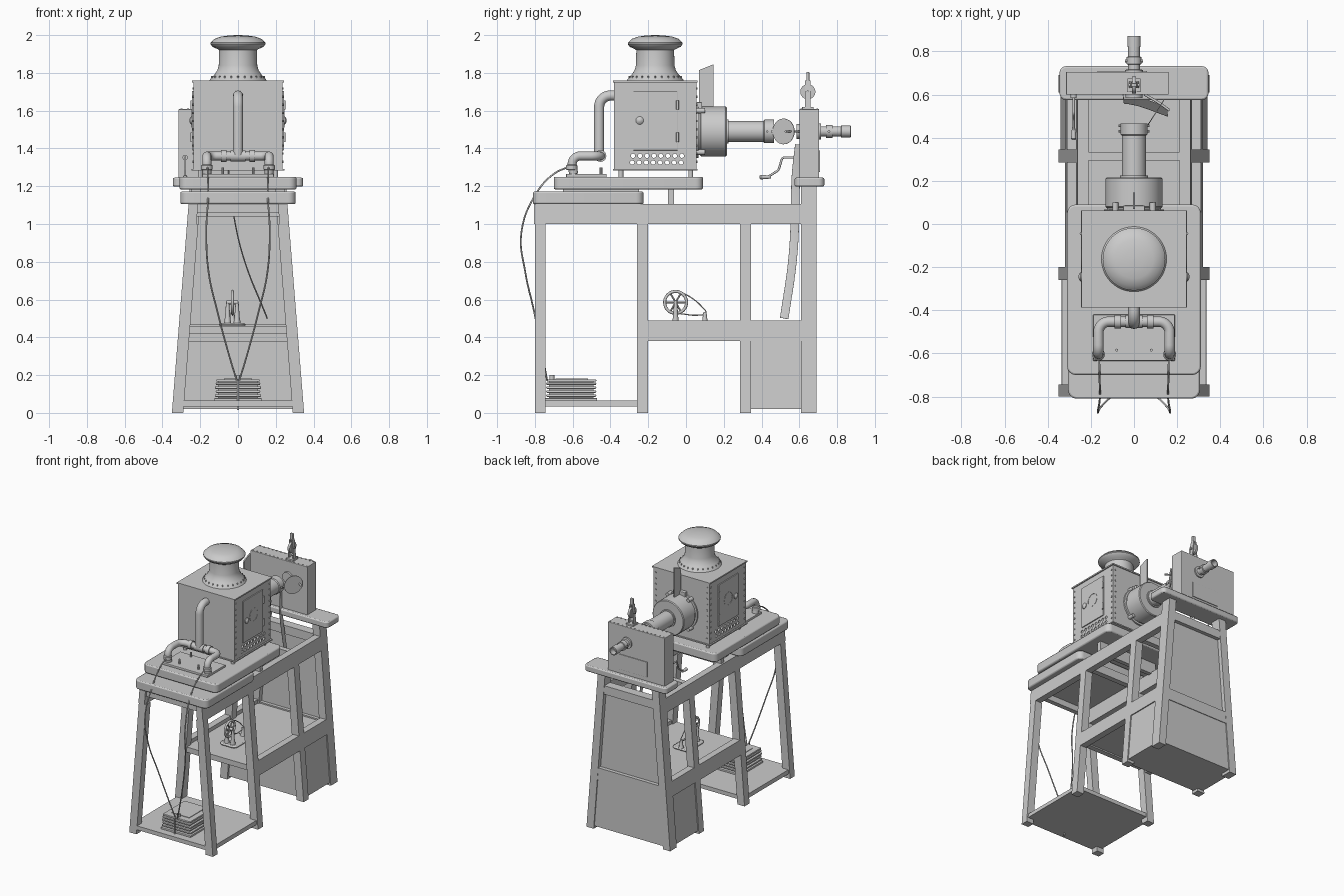
import bpy, bmesh, math
from mathutils import Vector, Matrix

if "Cube" in bpy.data.objects:
    bpy.data.objects.remove(bpy.data.objects["Cube"])

def finish(name, bm, smooth=True, bevel=0):
    bmesh.ops.recalc_face_normals(bm, faces=bm.faces)
    me = bpy.data.meshes.new(name)
    bm.to_mesh(me); bm.free()
    ob = bpy.data.objects.new(name, me)
    bpy.context.collection.objects.link(ob)
    if bevel:
        m = ob.modifiers.new("Bevel", 'BEVEL')
        m.width, m.segments, m.limit_method = bevel, 2, 'ANGLE'
    if smooth:
        bpy.ops.object.select_all(action='DESELECT')
        ob.select_set(True); bpy.context.view_layer.objects.active = ob
        bpy.ops.object.shade_smooth_by_angle(angle=math.radians(35))
    return ob

def hexa(bm, lo, hi, y0, y1, z0, z1):
    # block with separate x ranges at its bottom and top
    v = [bm.verts.new((x, y, z)) for (a, b), z in ((lo, z0), (hi, z1))
         for x, y in ((a, y0), (b, y0), (b, y1), (a, y1))]
    for f in ((0, 3, 2, 1), (4, 5, 6, 7), (0, 1, 5, 4), (1, 2, 6, 5), (2, 3, 7, 6), (3, 0, 4, 7)):
        bm.faces.new([v[i] for i in f])

def box(name, x0, x1, y0, y1, z0, z1, bevel=0):
    bm = bmesh.new()
    hexa(bm, (x0, x1), (x0, x1), y0, y1, z0, z1)
    return finish(name, bm, False, bevel)

def slab(name, x, y0, y1, z0, z1, r=0.04):
    bm = bmesh.new()
    hexa(bm, (-x, x), (-x, x), y0, y1, z0, z1)
    es = [e for e in bm.edges if abs(e.verts[0].co.z - e.verts[1].co.z) > .01]
    bmesh.ops.bevel(bm, geom=es, offset=r, segments=6, profile=.5, affect='EDGES')
    return finish(name, bm, True, 0.008)

X = lambda z: 0.35 - 0.08 * z      # outer half-width of the splayed stand

def sides(name, y0, y1, z0, z1, t, inset=0):
    for s, tag in ((1, "right"), (-1, "left")):
        bm = bmesh.new()
        r = [sorted((s * (X(z) - inset), s * (X(z) - inset - t))) for z in (z0, z1)]
        hexa(bm, r[0], r[1], y0, y1, z0, z1)
        finish(f"{name}_{tag}", bm, False)

def across(name, y0, y1, z0, z1, inset=0.01):
    bm = bmesh.new()
    a, b = X(z0) - inset, X(z1) - inset
    hexa(bm, (-a, a), (-b, b), y0, y1, z0, z1)
    return finish(name, bm, False)

AX = {'x': Vector((1, 0, 0)), 'y': Vector((0, 1, 0)), 'z': Vector((0, 0, 1))}

def lathe(name, c, axis, prof, n=40):
    # profile of (radius, distance along axis)
    d = AX[axis] if isinstance(axis, str) else Vector(axis).normalized()
    rot = AX['z'].rotation_difference(d).to_matrix()
    bm = bmesh.new(); rings = []
    for r, h in prof:
        rings.append([bm.verts.new(Vector(c) + rot @ Vector((r * math.cos(i * math.tau / n), r * math.sin(i * math.tau / n), h)))
                      for i in range(n)])
    for a, b in zip(rings, rings[1:]):
        for i in range(n):
            bm.faces.new((a[i], a[(i + 1) % n], b[(i + 1) % n], b[i]))
    bm.faces.new(rings[0]); bm.faces.new(rings[-1])
    return finish(name, bm)

def cyl(name, c, axis, r, h, n=32):
    return lathe(name, c, axis, [(r, 0), (r, h)], n)

def dots(name, pts, axis, r, h, n=8, smooth=True):
    # many little cylinders in one object
    bm = bmesh.new()
    rot = AX['z'].rotation_difference(AX[axis]).to_matrix().to_4x4()
    for p in pts:
        bmesh.ops.create_cone(bm, cap_ends=True, segments=n, radius1=r, radius2=r, depth=h, matrix=Matrix.Translation(p) @ rot)
    return finish(name, bm, smooth)

def tube(name, pts, r, fillet=0, flat=None):
    pts = [Vector(p) for p in pts]; path = [pts[0]]
    for a, b, c in zip(pts, pts[1:], pts[2:]):
        if fillet:
            p, q = b + (a - b).normalized() * fillet, b + (c - b).normalized() * fillet
            w = math.cos((b - a).angle(c - b) / 2)
            for i in range(9):
                t = i / 8; k = [(1 - t) ** 2, 2 * w * t * (1 - t), t * t]
                path.append((p * k[0] + b * k[1] + q * k[2]) / sum(k))
        else:
            path.append(b)
    path.append(pts[-1])
    cu = bpy.data.curves.new(name, 'CURVE'); cu.dimensions = '3D'
    cu.use_fill_caps = True; cu.bevel_resolution = 4
    if flat: cu.extrude = flat
    cu.bevel_depth = r
    sp = cu.splines.new('POLY' if fillet else 'BEZIER')
    tgt = sp.points if fillet else sp.bezier_points
    tgt.add(len(path) - 1)
    for t, p in zip(tgt, path):
        if fillet: t.co = (*p, 1)
        else:
            t.co = p; t.handle_left_type = t.handle_right_type = 'AUTO'
    ob = bpy.data.objects.new(name, cu)
    bpy.context.collection.objects.link(ob)
    bpy.ops.object.select_all(action='DESELECT')
    ob.select_set(True); bpy.context.view_layer.objects.active = ob
    bpy.ops.object.convert(target='MESH')
    bpy.ops.object.shade_smooth_by_angle(angle=math.radians(40))
    return bpy.context.object

# stand: splayed legs, rails, boards
for nm, y0, y1, top in (("front_leg", -.80, -.745, 1.0), ("second_leg", -.26, -.20, 1.0),
                        ("third_leg", .285, .345, 1.0), ("rear_leg", .61, .69, 1.2)):
    sides(nm, y0, y1, 0, top, .06)
sides("upper_rail", -.805, .61, 1.0, 1.105, .05)
sides("middle_rail", -.20, .61, .38, .49, .05)
across("foot_board", -.80, -.21, .035, .065)
across("middle_shelf", -.22, .62, .43, .46)
across("cabinet", .30, .683, .02, .38, .008)
across("rear_panel", .645, .66, .38, 1.1)
for nm, y0, y1, z0, z1 in (("rear_top_rail", .62, .688, 1.04, 1.105), ("rear_middle_rail", .62, .688, .38, .47),
                           ("front_apron", -.79, -.755, 1.06, 1.105), ("second_cross_rail", -.25, -.21, 1.04, 1.105),
                           ("shelf_front_rail", -.25, -.21, .42, .46), ("third_cross_rail", .295, .335, 1.04, 1.1)):
    across(nm, y0, y1, z0, z1, .02)
slab("lower_table_board", .305, -.81, -.225, 1.105, 1.172)
slab("upper_table_board", .31, -.70, .09, 1.183, 1.25)
box("board_spacer", -.2, .2, -.65, -.25, 1.165, 1.19)
box("board_support", -.25, .25, -.095, -.063, 1.095, 1.19)
slab("rear_board", .345, .575, .732, 1.198, 1.245, .03)

# lamp housing with vent holes
house = box("lamp_house", -.235, .235, -.38, .055, 1.285, 1.752)
m = house.modifiers.new("Shell", 'SOLIDIFY'); m.thickness = .008; m.offset = -1
holes = dots("vent_cutter", [(0, -.285 + .037 * i + .004 * r, 1.325 + .036 * r) for r in (0, 1) for i in range(8)], 'x', .0115, .6, 14, False)
m = house.modifiers.new("Vents", 'BOOLEAN'); m.operation = 'DIFFERENCE'; m.object = holes; m.solver = 'EXACT'
bpy.ops.object.select_all(action='DESELECT')
house.select_set(True); bpy.context.view_layer.objects.active = house
bpy.ops.object.convert(target='MESH')
bpy.data.objects.remove(holes)
box("house_lid", -.243, .243, -.387, .062, 1.75, 1.76)
box("house_base_flange", -.245, .245, -.387, .062, 1.283, 1.292)
dots("house_feet", [(x, y, 1.268) for x in (-.2, .2) for y in (-.345, .025)], 'z', .013, .04, 16)
for s, t in ((1, "right"), (-1, "left")):
    a, b = sorted((s * .234, s * .243))
    box(f"house_door_{t}", a, b, -.28, -.045, 1.39, 1.705, .002)
    lathe(f"door_knob_{t}", (s * .242, -.245, 1.548), (s, 0, 0), [(.021, 0), (.021, .006), (.014, .012), (.004, .016)], 20)
    lathe(f"door_window_ring_{t}", (s * .242, -.16, 1.56), (s, 0, 0), [(.05, 0), (.05, .003), (.046, .003), (.046, .001)], 32)
    dots(f"door_hinges_{t}", [(s * .245, -.045, z) for z in (1.46, 1.63)], 'z', .007, .05, 12)
    dots(f"house_side_rivets_{t}", [(s * .236, y, 1.33 + .043 * i) for i in range(10) for y in (-.362, .038)], 'x', .006, .008)
dots("house_back_rivets", [(x, .056, 1.33 + .043 * i) for i in range(10) for x in (-.215, .215)], 'y', .006, .008)
lathe("chimney", (0, -.163, 0), 'z', [(.152, 1.758), (.148, 1.766), (.125, 1.79), (.109, 1.815), (.102, 1.84), (.1, 1.92),
      (.108, 1.926), (.135, 1.938), (.145, 1.952), (.145, 1.96), (.138, 1.966), (.125, 1.98), (.09, 1.992), (.045, 1.9985), (.003, 2.0)], 48)
dots("chimney_rivets", [(.138 * math.cos(i * math.tau / 24), -.163 + .138 * math.sin(i * math.tau / 24), 1.778) for i in range(24)], 'z', .004, .01)

# gas pipework and plate
tube("supply_pipe", [(0, -.37, 1.68), (0, -.46, 1.68), (0, -.46, 1.36)], .027, .06)
tube("manifold_pipe", [(.165, -.595, 1.265), (.165, -.61, 1.36), (.165, -.453, 1.36), (-.165, -.453, 1.36), (-.165, -.61, 1.36), (-.165, -.595, 1.265)], .024, .05)
cyl("manifold_hub", (-.04, -.453, 1.36), 'x', .03, .08)
for s, t in ((1, "right"), (-1, "left")):
    cyl(f"manifold_collar_{t}", (s * .075 - .015, -.453, 1.36), 'x', .031, .03)
    lathe(f"nozzle_collar_{t}", (s * .165, -.605, 1.285), 'z', [(.022, 0), (.03, .003), (.03, .025), (.024, .03)], 24)
    tube(f"gas_hose_{t}", [(s * .162, -.60, 1.31), (s * .16, -.70, 1.265), (s * .158, -.80, 1.15), (s * .168, -.872, .95),
                          (s * .155, -.85, .74), (s * .11, -.805, .54), (s * .04, -.755, .28), (s * .006, -.735, .17)], .0045)
box("pipe_plate", -.19, .19, -.635, -.42, 1.248, 1.266, .004)
dots("plate_screws", [(x, y, 1.28) for x in (-.08, .08) for y in (-.585, -.45)], 'z', .007, .04, 10)

# foot bellows
for i in range(4):
    box(f"bellows_fold_{i}", -.122 + .004 * (i % 2), .122 - .004 * (i % 2), -.74, -.475, .085 + .021 * i, .098 + .021 * i, .005)
box("bellows_core", -.105, .105, -.725, -.49, .06, .17)
box("bellows_base", -.125, .125, -.745, -.47, .063, .078, .003)
box("bellows_top", -.115, .115, -.735, -.475, .165, .178, .003)
box("bellows_pad", -.075, .075, -.69, -.52, .177, .182)
cyl("bellows_outlet", (0, -.71, .17), 'z', .013, .03, 16)
cyl("bellows_rod", (0, -.755, .015), 'z', .006, .16, 12)

# condenser drum and barrel
lathe("condenser_drum", (0, 0, 1.49), 'y', [(.14, .05), (.14, .066), (.126, .067), (.126, .075), (.132, .08), (.132, .21), (.127, .216), (.05, .216)], 48)
lathe("lens_barrel", (0, 0, 1.49), 'y', [(.064, .21), (.064, .225), (.056, .226), (.056, .41), (.062, .415), (.062, .465), (.05, .466), (.05, .42)], 40)
dots("barrel_screws", [(x, y, 1.49) for x in (-.062, .062) for y in (.43, .455)], 'x', .006, .02)
bm = bmesh.new()
q = [bm.verts.new((x, y, z)) for x in (-.005, .005) for y, z in ((.068, 1.6), (.145, 1.6), (.145, 1.845), (.07, 1.815))]
for f in ((0, 1, 2, 3), (7, 6, 5, 4), (0, 4, 5, 1), (1, 5, 6, 2), (2, 6, 7, 3), (3, 7, 4, 0)):
    bm.faces.new([q[i] for i in f])
finish("slide_fin", bm, False)
box("fin_holder", -.05, .05, .055, .085, 1.61, 1.645, .003)
dots("drum_clamps", [(.14 * math.cos(a), .075, 1.49 + .14 * math.sin(a)) for a in (.9, 2.24, 4.04, 5.38)], 'y', .014, .05, 12)

# shutter disc on its arm
cyl("shutter_disc", (.1, .518, 1.49), (.84, -.54, 0), .068, .004, 40)
tube("shutter_arm", [(.05, .6, 1.49), (.11, .565, 1.49), (.165, .527, 1.49)], .006)

# projecting head
box("head_case", -.315, .16, .60, .705, 1.243, 1.608, .003)
box("head_gate_plate", -.17, .06, .70, .71, 1.275, 1.39, .002)
dots("head_top_rivets", [(-.30 + .0345 * i, y, 1.608) for i in range(14) for y in (.61, .695)], 'z', .005, .008)
lathe("head_lens", (0, 0, 1.49), 'y', [(.042, .70), (.042, .715), (.027, .716), (.027, .74), (.034, .741), (.034, .775), (.027, .776), (.027, .82),
      (.031, .822), (.031, .872), (.024, .873), (.024, .83)], 32)
cyl("head_lens_screw", (-.042, .757, 1.49), 'x', .007, .084, 12)
cyl("head_aperture_ring", (0, .585, 1.49), 'y', .04, .02)
for s, t in ((1, "right"), (-1, "left")):
    bm = bmesh.new()
    r = [sorted((s * a, s * b)) for a, b in ((.018, .026), (.004, .012))]
    hexa(bm, r[0], r[1], .63, .66, 1.60, 1.76)
    finish(f"reel_arm_{t}", bm, False)
box("reel_arm_tip", -.012, .012, .637, .653, 1.75, 1.805, .004)
box("reel_arm_foot", -.03, .03, .615, .675, 1.605, 1.62, .002)
cyl("top_reel", (-.009, .645, 1.70), 'x', .04, .018)
cyl("reel_axle", (-.025, .645, 1.70), 'x', .007, .05, 12)
tube("crank_arm", [(-.28, .61, 1.352), (-.28, .51, 1.352), (-.28, .49, 1.285), (-.28, .435, 1.25), (-.28, .42, 1.25)], .006, .012)
lathe("crank_handle", (-.28, .39, 1.248), 'y', [(.008, 0), (.012, .006), (.009, .045), (.006, .06)], 16)
cyl("crank_hub", (-.28, .585, 1.352), 'y', .014, .02, 16)
tube("film_strip", [(-.05, .60, 1.42), (-.048, .582, 1.25), (-.025, .578, 1.06), (.03, .565, .82), (.155, .52, .5)], .0008, flat=.022)

# pulley reel on the shelf
slab("pulley_base", .07, -.09, .12, .459, .475, .03).location.x = -.03
bpy.ops.mesh.primitive_torus_add(major_segments=40, minor_segments=10, major_radius=.058, minor_radius=.008,
                                 location=(-.03, -.055, .585), rotation=(0, math.pi / 2, 0))
bpy.context.object.name = "pulley_rim"
bpy.ops.object.shade_smooth()
for i in range(3):
    a = i * math.pi / 3; d = Vector((0, math.cos(a), math.sin(a)))
    cyl(f"pulley_spoke_{i}", Vector((-.03, -.055, .585)) - d * .056, d, .005, .112, 10)
cyl("pulley_axle", (-.06, -.055, .585), 'x', .01, .06, 16)
for i, (x, y, h) in enumerate(((-.055, -.055, .12), (-.005, -.055, .12), (-.03, .10, .065))):
    lathe(f"pulley_post_{i}", (x, y, .47), 'z', [(.02, 0), (.014, h * .3), (.008, h)], 12)
tube("pulley_cord", [(-.03, -.055, .65), (-.03, .02, .615), (-.03, .09, .555), (-.03, .105, .53), (-.03, .07, .518), (-.03, -.03, .525)], .003)
